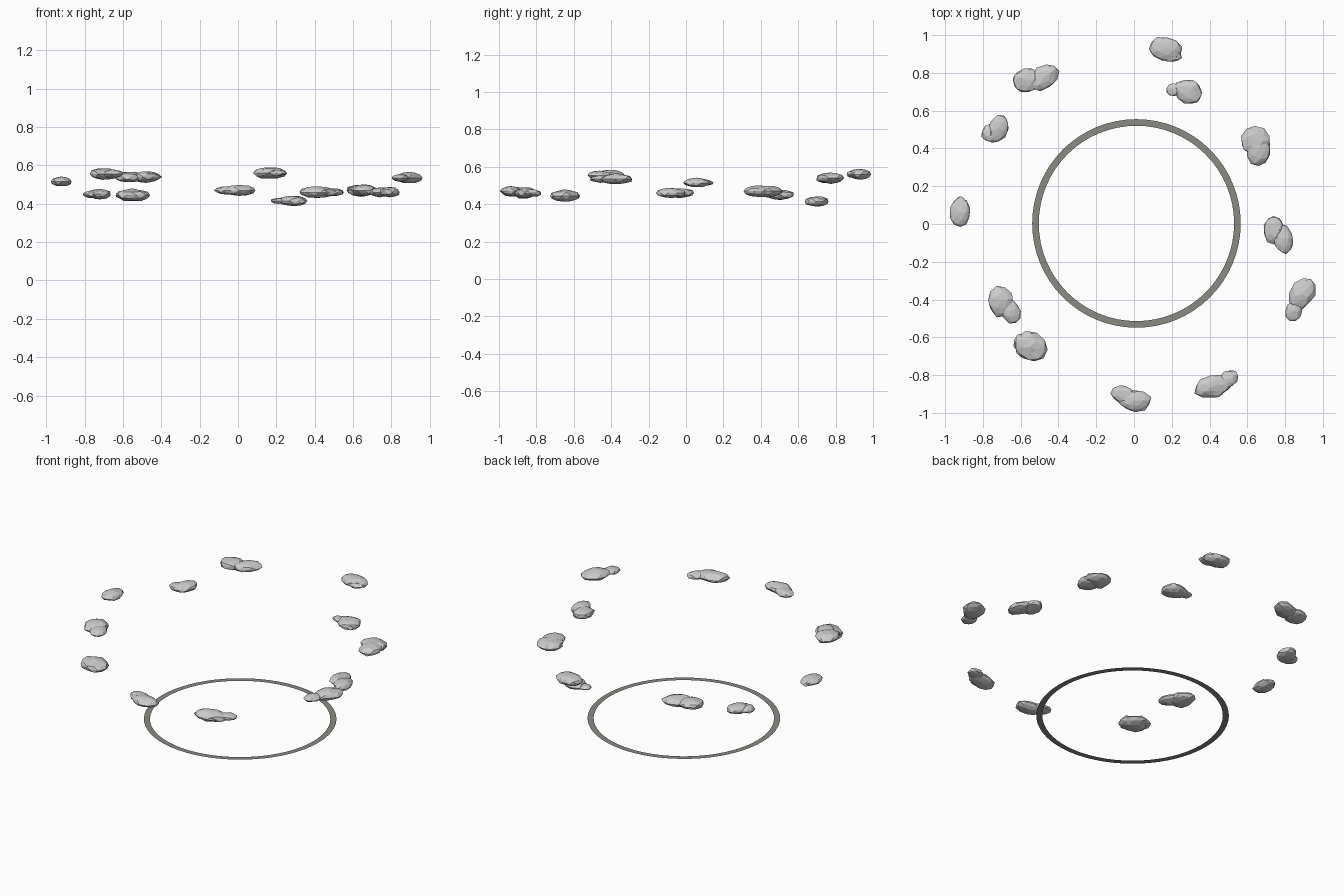
import bpy
import bmesh
import random
from math import cos, sin, pi, radians
from mathutils import Matrix, Vector

random.seed(4)

# Remove the default object
default = bpy.data.objects.get("Cube")
if default:
    bpy.data.objects.remove(default, do_unlink=True)


def make_material(name, colour):
    mat = bpy.data.materials.new(name)
    mat.use_nodes = True
    mat.diffuse_color = colour
    mat.node_tree.nodes["Principled BSDF"].inputs["Base Color"].default_value = colour
    return mat


cloud_grey = make_material("cloud grey", (0.60, 0.60, 0.60, 1))
ring_grey = make_material("ring grey", (0.26, 0.26, 0.23, 1))


def add_object(name, bm, mat):
    mesh = bpy.data.meshes.new(name)
    bm.to_mesh(mesh)
    bm.free()
    mesh.materials.append(mat)
    obj = bpy.data.objects.new(name, mesh)
    bpy.context.collection.objects.link(obj)
    return obj


def add_puff(bm, x, y, z, rx, ry, turn):
    """One flattened, slightly uneven low-poly ball."""
    height = 0.20 * (rx + ry)
    place = (Matrix.Translation((x, y, z))
             @ Matrix.Rotation(radians(turn), 4, "Z")
             @ Matrix.Diagonal((rx, ry, height, 1)))
    ball = bmesh.ops.create_icosphere(bm, subdivisions=2, radius=1)
    for vert in ball["verts"]:
        vert.co = place @ (vert.co * random.uniform(0.88, 1.06))


def add_cloud(name, height, *puffs):
    """Overlapping puffs; each is x, y, half width, half depth, turn."""
    bm = bmesh.new()
    for x, y, rx, ry, turn in puffs:
        add_puff(bm, x, y, height, rx, ry, turn)
    return add_object(name, bm, cloud_grey)


def add_flat_ring(name, centre, inner, outer, sides):
    bm = bmesh.new()
    loops = []
    for radius in (inner, outer):
        loops.append([bm.verts.new(centre + radius * Vector((cos(a), sin(a), 0)))
                      for a in (2 * pi * i / sides for i in range(sides))])
    inside, outside = loops
    for i in range(sides):
        j = (i + 1) % sides
        bm.faces.new((inside[i], outside[i], outside[j], inside[j]))
    return add_object(name, bm, ring_grey)


# Thin ring lying on the ground
add_flat_ring("ground_ring", Vector((0.013, 0.003, 0)), 0.517, 0.552, 64)

# Clouds floating in a circle, clockwise from the back
add_cloud("back_cloud", 0.56,
          (0.165, 0.93, 0.09, 0.065, -10), (0.20, 0.89, 0.055, 0.035, 0))
add_cloud("inner_back_cloud", 0.415,
          (0.29, 0.70, 0.08, 0.067, -20), (0.21, 0.71, 0.04, 0.035, 0))
add_cloud("back_left_cloud", 0.47,
          (0.64, 0.44, 0.08, 0.08, 0), (0.66, 0.39, 0.068, 0.085, 0))
add_cloud("left_cloud", 0.46,
          (0.74, -0.03, 0.056, 0.078, 0), (0.79, -0.08, 0.055, 0.08, 10))
add_cloud("front_left_cloud", 0.535,
          (0.89, -0.37, 0.065, 0.09, -30), (0.845, -0.46, 0.045, 0.055, -20))
add_cloud("front_middle_left_cloud", 0.46,
          (0.415, -0.86, 0.10, 0.06, 10), (0.50, -0.82, 0.058, 0.045, 30),
          (0.43, -0.89, 0.045, 0.03, 0))
add_cloud("front_cloud", 0.47,
          (0.005, -0.935, 0.088, 0.06, 0), (-0.055, -0.905, 0.07, 0.05, -20))
add_cloud("front_right_cloud", 0.445,
          (-0.55, -0.65, 0.092, 0.078, -25), (-0.59, -0.63, 0.05, 0.055, 0))
add_cloud("right_front_cloud", 0.555,
          (-0.705, -0.41, 0.072, 0.085, 15), (-0.655, -0.46, 0.052, 0.07, 25))
add_cloud("right_cloud", 0.515,
          (-0.92, 0.06, 0.055, 0.077, 0), (-0.92, 0.10, 0.038, 0.048, 0))
add_cloud("back_right_cloud", 0.45,
          (-0.72, 0.505, 0.055, 0.08, -25), (-0.755, 0.48, 0.055, 0.05, 0))
add_cloud("back_middle_right_cloud", 0.54,
          (-0.57, 0.76, 0.078, 0.068, 10), (-0.48, 0.775, 0.09, 0.062, 35))
